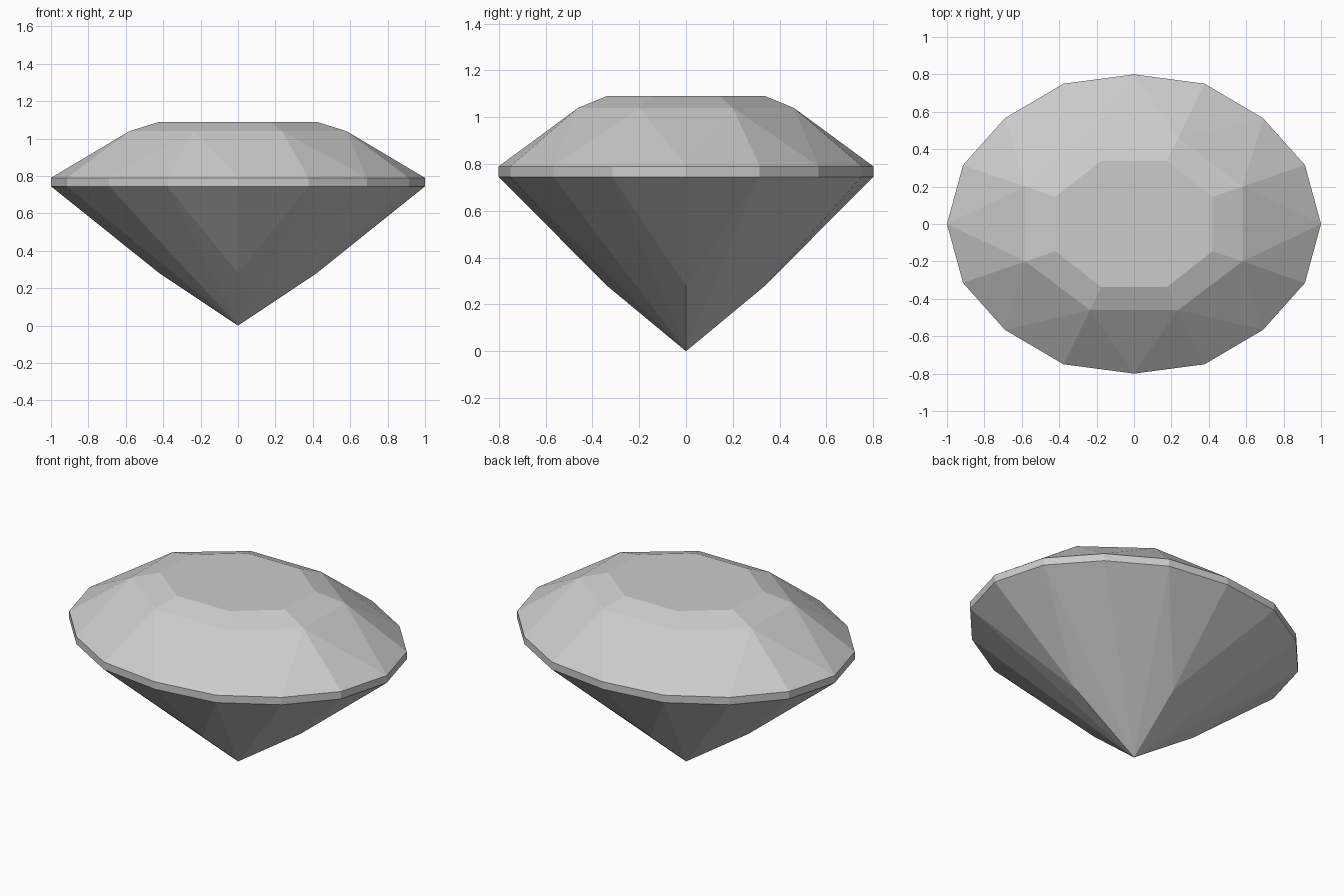
import bpy, bmesh
from math import atan2, pi

cube = bpy.data.objects.get("Cube")
if cube:
    bpy.data.objects.remove(cube, do_unlink=True)


def material(name, colour):
    mat = bpy.data.materials.new(name)
    mat.use_nodes = True
    mat.diffuse_color = colour
    mat.node_tree.nodes["Principled BSDF"].inputs["Base Color"].default_value = colour
    return mat


def mirrored_ring(bm, quarter, z):
    """Mirror a quarter outline about x and y, sorted anticlockwise from +x."""
    points = {(sx * x + 0.0, sy * y + 0.0) for x, y in quarter for sx in (1, -1) for sy in (1, -1)}
    ordered = sorted(points, key=lambda p: atan2(p[1], p[0]) % (2 * pi))
    return [bm.verts.new((x, y, z)) for x, y in ordered]


bm = bmesh.new()
outline = [(1, 0), (0.914, 0.315), (0.69, 0.566), (0.377, 0.75), (0, 0.8)]
girdle_low = mirrored_ring(bm, outline, 0.745)
girdle_top = mirrored_ring(bm, outline, 0.79)
crown = mirrored_ring(bm, [(0.58, 0.2), (0.235, 0.46)], 1.04)
table = mirrored_ring(bm, [(0.42, 0.145), (0.175, 0.338)], 1.09)
pavilion = mirrored_ring(bm, [(0.42, 0), (0, 0.338)], 0.28)
tip = bm.verts.new((0, 0, 0))
face = bm.faces.new

# Girdle band
for i in range(16):
    j = (i + 1) % 16
    face((girdle_low[i], girdle_low[j], girdle_top[j], girdle_top[i]))

# Crown facets and bevel around the table
for k in range(8):
    n = (k + 1) % 8
    a, b, c = (girdle_top[(2 * k + d) % 16] for d in range(3))
    face((a, b, crown[k]))
    face((b, c, crown[k]))
    face((crown[k], c, crown[n]))
    face((crown[k], crown[n], table[n], table[k]))
face(table)

# Pavilion facets running down to the tip
for k in range(4):
    n = (k + 1) % 4
    a, b, c, d, e = (girdle_low[(4 * k + s) % 16] for s in range(5))
    face((pavilion[k], b, a))
    face((pavilion[n], e, d))
    face((pavilion[k], tip, b))
    face((tip, c, b))
    face((tip, d, c))
    face((tip, pavilion[n], d))

bmesh.ops.recalc_face_normals(bm, faces=bm.faces)
mesh = bpy.data.meshes.new("gemstone")
bm.to_mesh(mesh)
bm.free()
gem = bpy.data.objects.new("gemstone", mesh)
bpy.context.collection.objects.link(gem)
mesh.materials.append(material("pale grey", (0.6, 0.6, 0.6, 1)))
